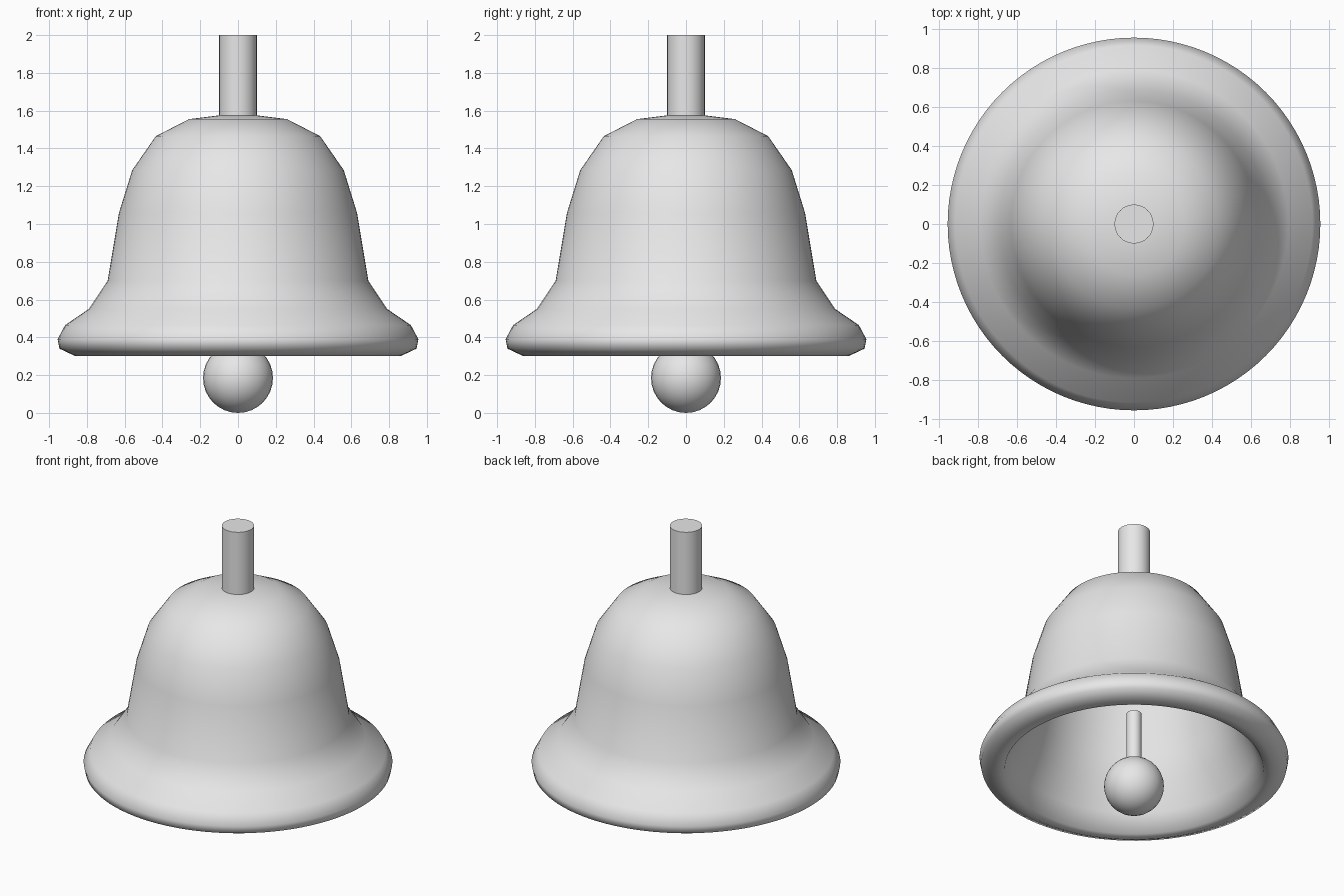
import bpy
import bmesh
import math

cube = bpy.data.objects.get("Cube")
if cube:
    bpy.data.objects.remove(cube, do_unlink=True)

# Single plain grey metal
grey = bpy.data.materials.new("plain grey")
grey.use_nodes = True
colour = (0.8, 0.8, 0.8, 1)
grey.diffuse_color = colour
grey.node_tree.nodes["Principled BSDF"].inputs["Base Color"].default_value = colour


def lathe(name, profile, steps):
    """Revolve a (radius, height) profile around the z axis."""
    bm = bmesh.new()
    verts = [bm.verts.new((r, 0, z)) for r, z in profile]
    edges = [bm.edges.new(pair) for pair in zip(verts, verts[1:])]
    bmesh.ops.spin(bm, geom=verts + edges, cent=(0, 0, 0), axis=(0, 0, 1),
                   angle=math.tau, steps=steps)
    bmesh.ops.remove_doubles(bm, verts=bm.verts[:], dist=0.0005)
    bmesh.ops.recalc_face_normals(bm, faces=bm.faces[:])
    mesh = bpy.data.meshes.new(name)
    bm.to_mesh(mesh)
    bm.free()
    mesh.shade_smooth()
    mesh.materials.append(grey)
    obj = bpy.data.objects.new(name, mesh)
    bpy.context.collection.objects.link(obj)


def rod(name, radius, bottom, top):
    """Upright cylinder with smooth sides and crisp caps."""
    bpy.ops.mesh.primitive_cylinder_add(vertices=32, radius=radius, depth=top - bottom,
                                        location=(0, 0, (top + bottom) / 2))
    obj = bpy.context.object
    obj.name = name
    obj.data.materials.append(grey)
    bpy.ops.object.shade_smooth_by_angle()


# Bell shell: dome, flared skirt, rolled lip, then back up the hollow inside
outside = [(0, 1.58), (0.1, 1.575), (0.26, 1.555), (0.435, 1.465), (0.56, 1.285),
           (0.63, 1.06), (0.69, 0.7), (0.79, 0.55), (0.915, 0.465), (0.955, 0.39),
           (0.945, 0.34), (0.86, 0.3)]
inside = [(0.8, 0.305), (0.74, 0.42), (0.66, 0.6), (0.61, 0.75), (0.56, 1.05),
          (0.49, 1.25), (0.37, 1.41), (0.2, 1.49), (0, 1.505)]
lathe("bell_shell", outside + inside, 96)

# Handle on top and clapper underneath
rod("handle", 0.1, 1.56, 2.0)
rod("clapper_rod", 0.047, 0.3, 0.7)
bpy.ops.mesh.primitive_uv_sphere_add(segments=32, ring_count=16, radius=0.185,
                                     location=(0, 0, 0.185))
ball = bpy.context.object
ball.name = "clapper_ball"
ball.data.materials.append(grey)
bpy.ops.object.shade_smooth()
